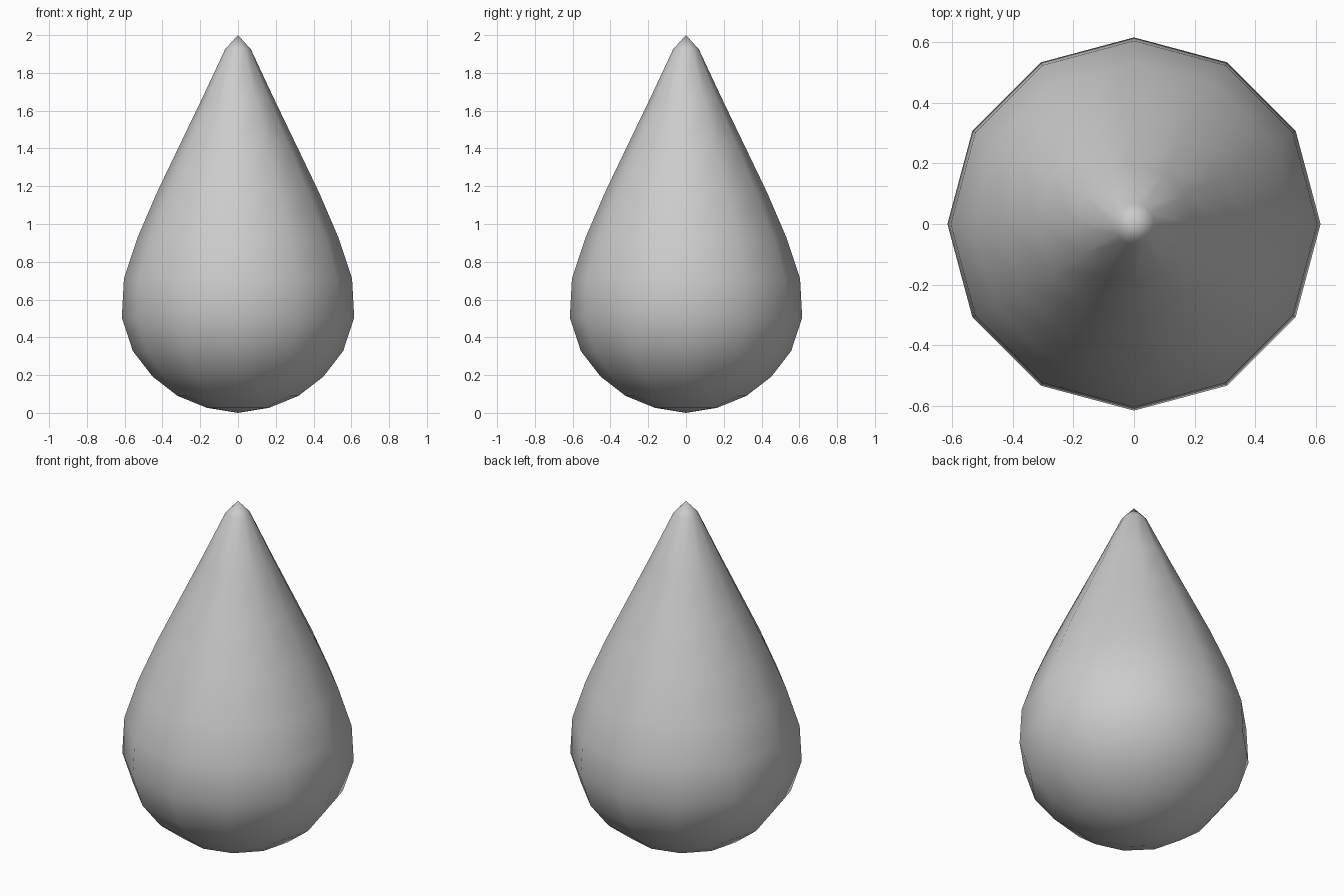
import bpy, bmesh
from math import cos, sin, pi

if "Cube" in bpy.data.objects:
    bpy.data.objects.remove(bpy.data.objects["Cube"])

SIDES = 12
# Radius and height of each ring, bottom to top
RINGS = [(0.165, 0.027), (0.32, 0.09), (0.452, 0.192), (0.557, 0.328),
         (0.615, 0.505), (0.604, 0.71), (0.533, 0.925), (0.43, 1.165),
         (0.315, 1.405), (0.197, 1.65), (0.068, 1.925)]

bm = bmesh.new()
rings = [[bm.verts.new((r * cos(2 * pi * i / SIDES), r * sin(2 * pi * i / SIDES), z))
          for i in range(SIDES)] for r, z in RINGS]
bottom = bm.verts.new((0, 0, 0.0))
tip = bm.verts.new((0, 0, 2.0))

# Side bands and end fans
for i in range(SIDES):
    j = (i + 1) % SIDES
    for a, b in zip(rings, rings[1:]):
        bm.faces.new((a[i], a[j], b[j], b[i]))
    bm.faces.new((bottom, rings[0][j], rings[0][i]))
    bm.faces.new((tip, rings[-1][i], rings[-1][j]))

for f in bm.faces:
    f.smooth = True
mesh = bpy.data.meshes.new("droplet")
bm.to_mesh(mesh)
bm.free()
bpy.context.collection.objects.link(bpy.data.objects.new("droplet", mesh))
